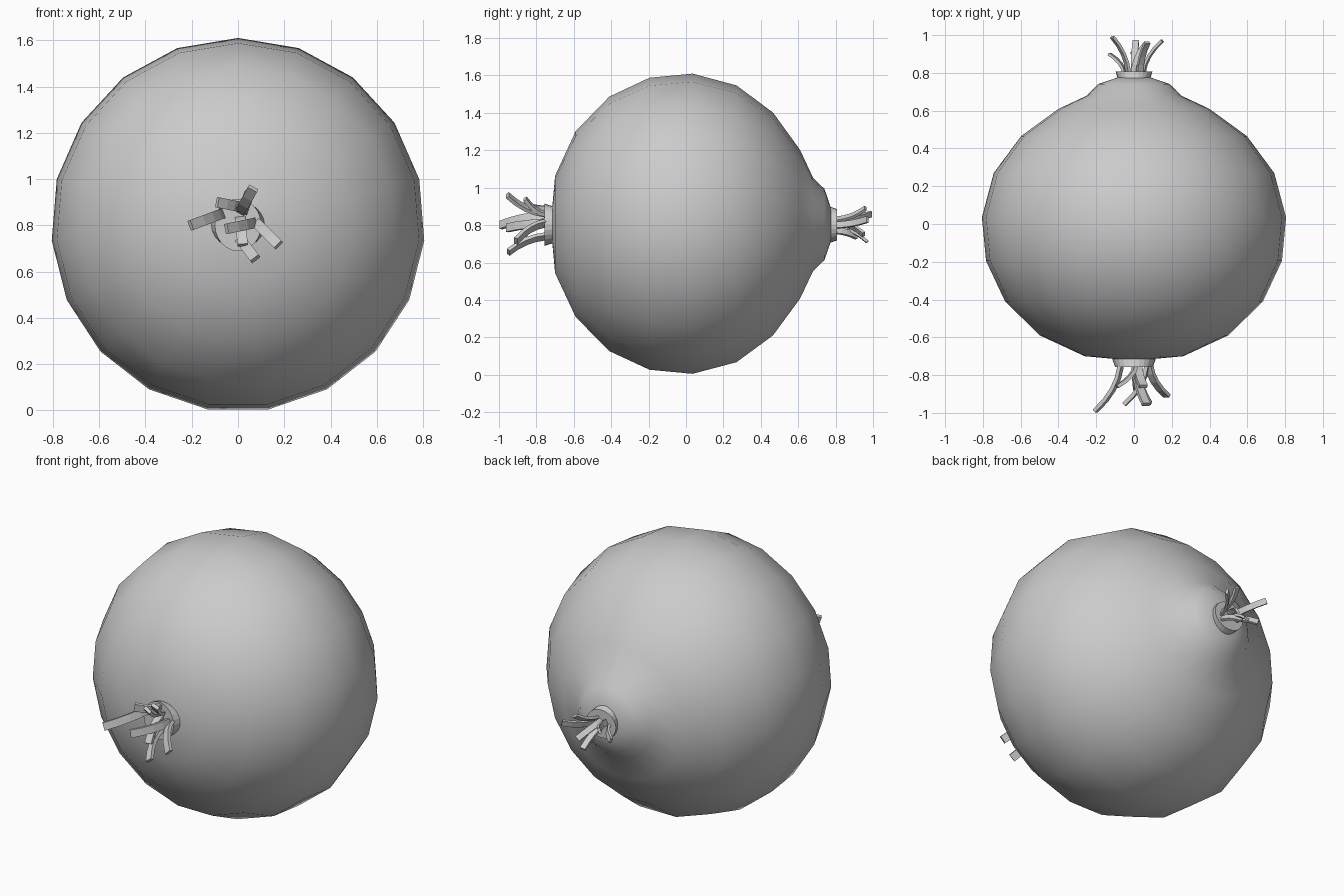
import bpy, bmesh, math
from mathutils import Vector

if "Cube" in bpy.data.objects:
    bpy.data.objects.remove(bpy.data.objects["Cube"])

CZ = 0.802   # height of the long axis of the bulb


def finish(name, bm, smooth):
    bmesh.ops.recalc_face_normals(bm, faces=bm.faces)
    me = bpy.data.meshes.new(name)
    bm.to_mesh(me)
    bm.free()
    for p in me.polygons:
        p.use_smooth = smooth
    ob = bpy.data.objects.new(name, me)
    bpy.context.collection.objects.link(ob)
    return ob


def loft(name, rings, n, smooth):
    """Skin rings (y, x radius, z radius) along the y axis and cap both ends."""
    bm = bmesh.new()
    loops = []
    for y, rx, rz in rings:
        loops.append([bm.verts.new((rx * math.sin(2 * math.pi * i / n), y,
                                    CZ + rz * math.cos(2 * math.pi * i / n)))
                      for i in range(n)])
    for a, b in zip(loops, loops[1:]):
        for i in range(n):
            j = (i + 1) % n
            bm.faces.new((a[i], a[j], b[j], b[i]))
    bm.faces.new(loops[0])
    bm.faces.new(loops[-1])
    return finish(name, bm, smooth)


# Bulb
profile = [(-0.722, 0.02), (-0.70, 0.262), (-0.59, 0.50), (-0.41, 0.685),
           (-0.195, 0.786), (0.035, 0.808), (0.27, 0.745), (0.465, 0.60),
           (0.61, 0.40), (0.68, 0.25), (0.74, 0.192), (0.775, 0.09)]
loft("bulb", [(y, r, r) for y, r in profile], 19, True)

# End discs
loft("root_disc", [(-0.715, 0.115, 0.10), (-0.757, 0.10, 0.113)], 24, False)
loft("neck_disc", [(0.768, 0.085, 0.097), (0.808, 0.098, 0.084)], 24, False)


def strip(name, start, end, width, thick=0.02, steps=4):
    """Ribbon that leaves the disc along y, then curls outward."""
    s, e = Vector(start), Vector(end)
    mid = Vector((s.x + (e.x - s.x) * 0.12, s.y + (e.y - s.y) * 0.55,
                  s.z + (e.z - s.z) * 0.12))
    side = Vector((0, 1, 0)).cross(Vector((e.x - s.x, 0, e.z - s.z))).normalized()
    bm = bmesh.new()
    loops = []
    for k in range(steps + 1):
        t = k / steps
        p = s * (1 - t) ** 2 + mid * (2 * t * (1 - t)) + e * t * t
        tan = ((mid - s) * (1 - t) + (e - mid) * t).normalized()
        up = tan.cross(side).normalized()
        loops.append([bm.verts.new(p + side * a * width / 2 + up * b * thick / 2)
                      for a, b in ((-1, -1), (1, -1), (1, 1), (-1, 1))])
    for a, b in zip(loops, loops[1:]):
        for i in range(4):
            j = (i + 1) % 4
            bm.faces.new((a[i], a[j], b[j], b[i]))
    bm.faces.new(loops[0])
    bm.faces.new(loops[-1])
    finish(name, bm, False)


# Roots at the front: start x, z then end x, y, z
roots = [(-0.07, 0.85, -0.205, -0.99, 0.80), (0.01, 0.86, 0.065, -0.955, 0.96),
         (0.08, 0.81, 0.175, -0.91, 0.715), (0.01, 0.74, 0.075, -0.95, 0.655),
         (0.01, 0.88, -0.09, -0.86, 0.90), (0.07, 0.81, -0.05, -0.955, 0.785),
         (0.01, 0.83, 0.02, -0.88, 0.715), (0.02, 0.86, 0.05, -0.86, 0.94)]
for i, (sx, sz, ex, ey, ez) in enumerate(roots):
    strip(f"root_{i + 1}", (sx, -0.75, sz), (ex, ey, ez), 0.045)

# Dry leaf stubs at the back
stubs = [(-0.03, 0.82, -0.115, 0.99, 0.86), (-0.05, 0.80, -0.13, 0.90, 0.77),
         (0.0, 0.79, 0.01, 0.97, 0.71), (0.03, 0.83, 0.07, 0.96, 0.89),
         (0.05, 0.80, 0.15, 0.97, 0.83), (0.05, 0.77, -0.01, 0.91, 0.74),
         (0.0, 0.82, 0.06, 0.95, 0.75)]
for i, (sx, sz, ex, ey, ez) in enumerate(stubs):
    strip(f"leaf_stub_{i + 1}", (sx, 0.80, sz), (ex, ey, ez), 0.034, 0.015)
